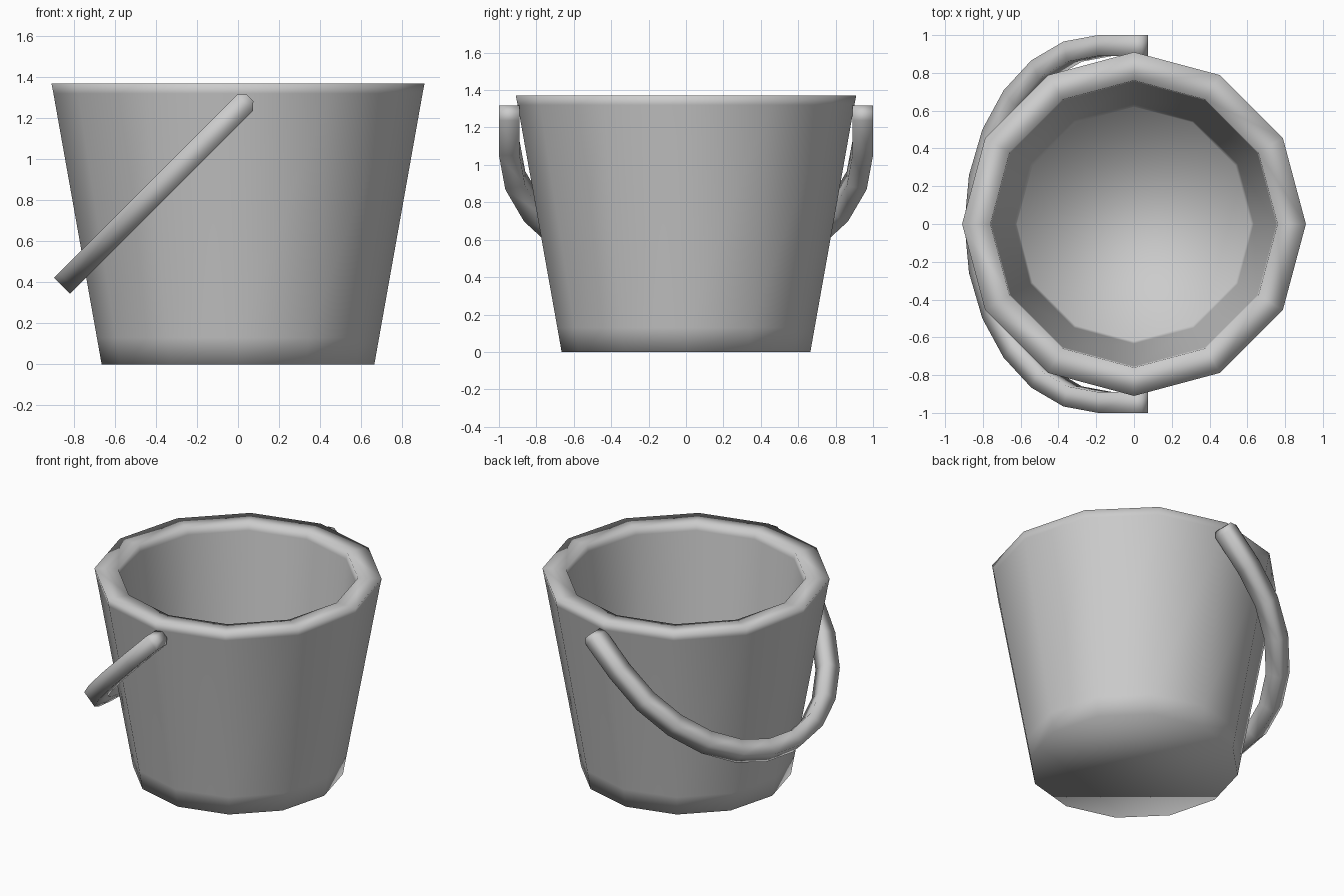
import bpy
import bmesh
import math

if "Cube" in bpy.data.objects:
    bpy.data.objects.remove(bpy.data.objects["Cube"])

SIDES = 12


def skin(name, rings):
    """Bridge equal-sized vertex rings in order, capping both ends."""
    bm = bmesh.new()
    loops = [[bm.verts.new(p) for p in ring] for ring in rings]
    n = len(loops[0])
    for a, b in zip(loops, loops[1:]):
        for i in range(n):
            j = (i + 1) % n
            bm.faces.new((a[i], a[j], b[j], b[i]))
    bm.faces.new(loops[0][::-1])
    bm.faces.new(loops[-1])
    bmesh.ops.recalc_face_normals(bm, faces=bm.faces)
    for f in bm.faces:
        f.smooth = True
    mesh = bpy.data.meshes.new(name)
    bm.to_mesh(mesh)
    bm.free()
    obj = bpy.data.objects.new(name, mesh)
    bpy.context.collection.objects.link(obj)
    return obj


# Bucket: 12-sided shell, profile runs base -> rim -> inner floor (radius, z)
profile = [(0.665, 0), (0.688, 0.13), (0.90, 1.32), (0.91, 1.37),
           (0.76, 1.37), (0.754, 1.32), (0.634, 0.22), (0.62, 0.10)]
angles = [2 * math.pi * i / SIDES for i in range(SIDES)]
skin("bucket", [[(r * math.cos(a), r * math.sin(a), z) for a in angles]
                for r, z in profile])

# Handle: square strap, straight ends plus a half circle, hanging at 45 degrees
PIVOT_X, PIVOT_Z = 0.018, 1.26
OUTER, INNER, HALF, STRAIGHT = 1.0, 0.89, 0.055, 0.24
D = math.sqrt(0.5)


def place(y, s, t):
    """s runs down the tilted handle plane, t is across its width."""
    return (PIVOT_X - D * (s + t), y, PIVOT_Z - D * (s - t))


def section(y_out, s_out, y_in, s_in, half):
    return [place(y_out, s_out, -half), place(y_out, s_out, half),
            place(y_in, s_in, half), place(y_in, s_in, -half)]


def end_sections(side):
    # chamfered tip of the strap
    return [section(side * OUTER, s, side * INNER, s, h)
            for s, h in ((-0.057, 0.023), (-0.023, HALF))]


arc = []
for i in range(13):
    a = math.pi * i / 12
    c, s = math.cos(a), math.sin(a)
    arc.append(section(OUTER * c, STRAIGHT + OUTER * s,
                       INNER * c, STRAIGHT + INNER * s, HALF))
skin("handle", end_sections(1) + arc + end_sections(-1)[::-1])
